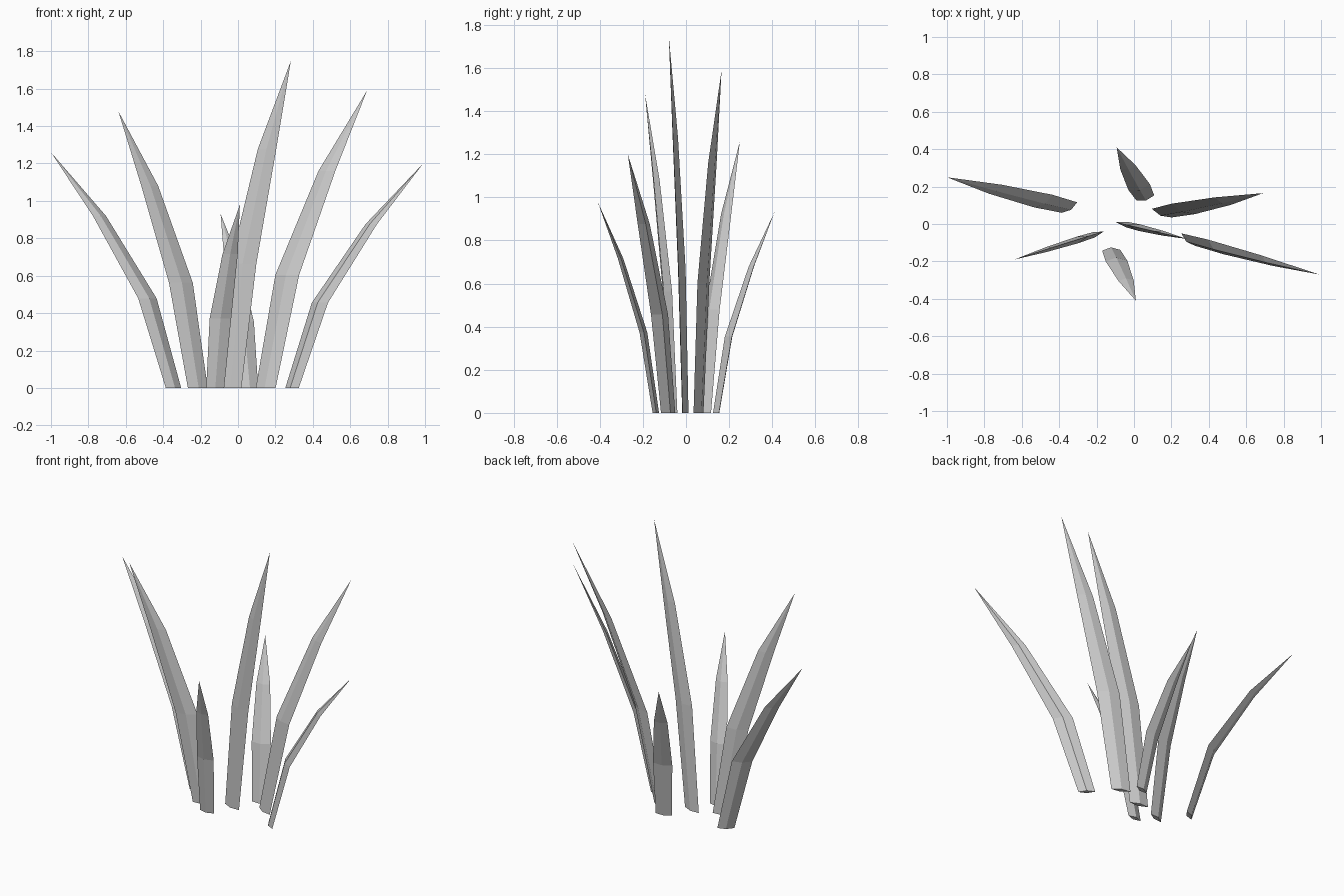
import bpy, bmesh
from mathutils import Vector

if "Cube" in bpy.data.objects:
    bpy.data.objects.remove(bpy.data.objects["Cube"])

grey = bpy.data.materials.new("leaf_grey")
grey.diffuse_color = (0.6, 0.6, 0.6, 1)
grey.use_nodes = True
grey.node_tree.nodes["Principled BSDF"].inputs["Base Color"].default_value = grey.diffuse_color

# name, base centre (x, y), half width vector (x, y), tip (x, y, z)
BLADES = [
    ("outer_left_blade", (-0.345, 0.088), (0.041, 0.028), (-1.00, 0.25, 1.26)),
    ("left_blade", (-0.215, -0.058), (0.053, 0.018), (-0.64, -0.19, 1.48)),
    ("back_blade", (0.060, 0.140), (0.048, 0.013), (-0.093, 0.41, 0.93)),
    ("right_blade", (0.148, 0.058), (0.053, -0.023), (0.69, 0.165, 1.59)),
    ("tall_blade", (-0.040, -0.003), (0.058, -0.013), (0.283, -0.08, 1.75)),
    ("outer_right_blade", (0.289, -0.083), (0.036, -0.033), (0.99, -0.27, 1.20)),
    ("front_blade", (-0.122, -0.140), (0.048, 0.002), (0.01, -0.41, 0.98)),
]
# height fraction and width factor of each cross-section
SECTIONS = [(0.0, 1.0), (0.38, 1.2), (0.73, 0.85)]
HALF_THICK = 0.015


def blade(name, base, half, tip):
    """Arching blade with a flat diamond section that ends in a point."""
    base, half, tip = Vector((*base, 0)), Vector((*half, 0)), Vector(tip)
    ridge = Vector((-half.y, half.x, 0)).normalized() * HALF_THICK
    lean = Vector((tip.x, tip.y, 0)) - base
    bm = bmesh.new()
    rings = []
    for t, w in SECTIONS:
        c = base + lean * t ** 1.6 + Vector((0, 0, tip.z * t))
        rings.append([bm.verts.new(c + o * w) for o in (half, ridge, -half, -ridge)])
    point = bm.verts.new(tip)
    bm.faces.new(rings[0])
    for i in range(4):
        j = (i + 1) % 4
        for a, b in zip(rings, rings[1:]):
            bm.faces.new((a[i], a[j], b[j], b[i]))
        bm.faces.new((rings[-1][i], rings[-1][j], point))
    bmesh.ops.recalc_face_normals(bm, faces=bm.faces)
    mesh = bpy.data.meshes.new(name)
    bm.to_mesh(mesh)
    bm.free()
    mesh.materials.append(grey)
    bpy.context.collection.objects.link(bpy.data.objects.new(name, mesh))


for spec in BLADES:
    blade(*spec)
